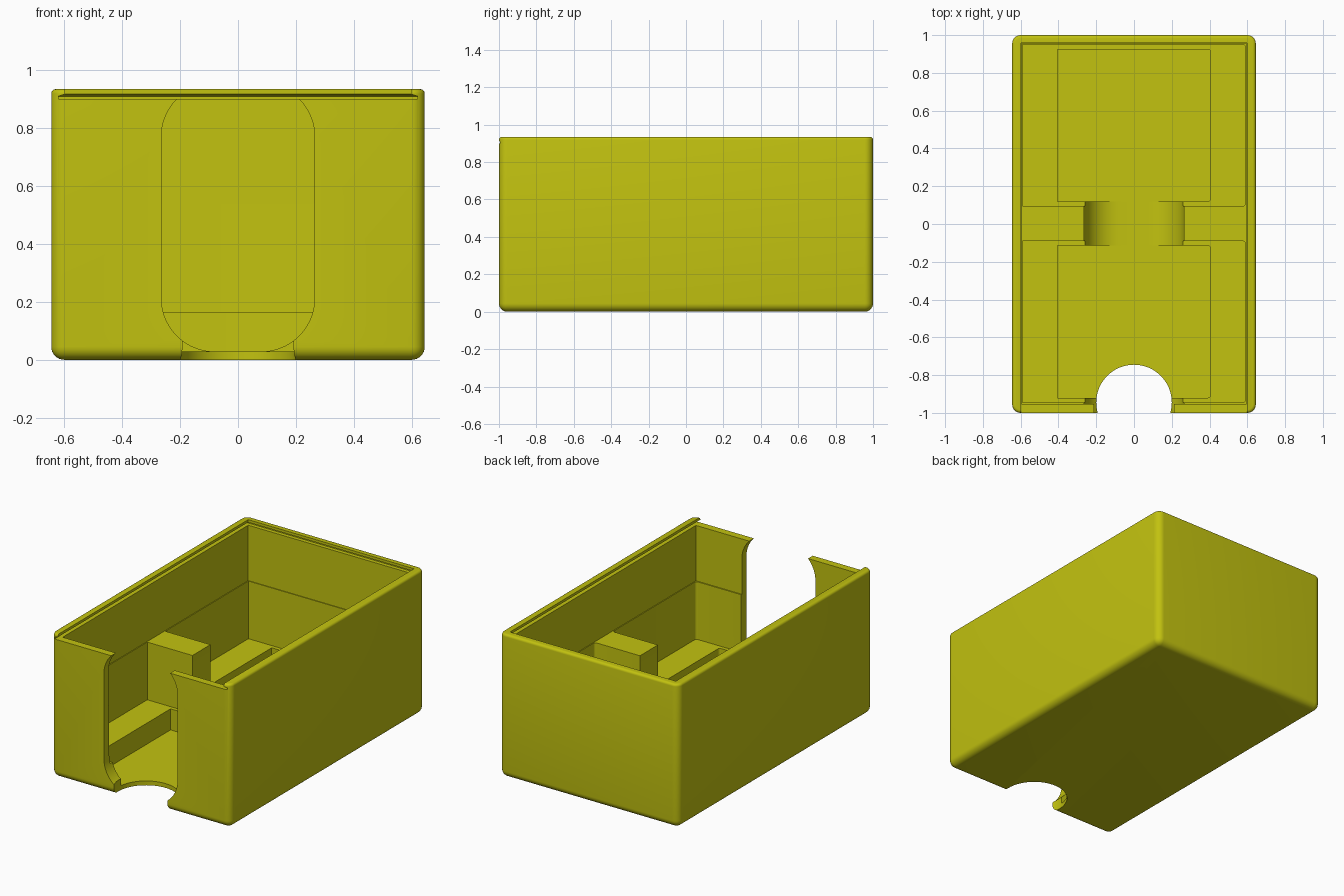
import bpy, bmesh, math

if "Cube" in bpy.data.objects:
    bpy.data.objects.remove(bpy.data.objects["Cube"])

mat = bpy.data.materials.new("olive yellow")
mat.diffuse_color = (0.54, 0.54, 0.005, 1)
mat.use_nodes = True
mat.node_tree.nodes["Principled BSDF"].inputs["Base Color"].default_value = mat.diffuse_color


def make_object(name, bm):
    bmesh.ops.recalc_face_normals(bm, faces=bm.faces)
    me = bpy.data.meshes.new(name)
    bm.to_mesh(me)
    bm.free()
    me.materials.append(mat)
    ob = bpy.data.objects.new(name, me)
    bpy.context.collection.objects.link(ob)
    return ob


def prism(name, pts, offset):
    """Extrude a closed outline of 3D points along an offset."""
    bm = bmesh.new()
    f = bm.faces.new([bm.verts.new(p) for p in pts])
    ext = bmesh.ops.extrude_face_region(bm, geom=[f])
    verts = [v for v in ext["geom"] if isinstance(v, bmesh.types.BMVert)]
    bmesh.ops.translate(bm, vec=offset, verts=verts)
    return make_object(name, bm)


def arc(cx, cy, r, a0, a1, n):
    return [(cx + r * math.cos(math.radians(a0 + (a1 - a0) * i / n)),
             cy + r * math.sin(math.radians(a0 + (a1 - a0) * i / n))) for i in range(n + 1)]


def pocket(name, hx, y0, y1, z0, z1, r=0.015):
    """Rectangular pocket with its right-hand corners rounded."""
    if r:
        pts = ([(-hx, y0)] + arc(hx - r, y0 + r, r, -90, 0, 5)
               + arc(hx - r, y1 - r, r, 0, 90, 5) + [(-hx, y1)])
    else:
        pts = [(-hx, y0), (hx, y0), (hx, y1), (-hx, y1)]
    return prism(name, [(x, y, z0) for x, y in pts], (0, 0, z1 - z0))


# Outer block with rounded sides and bottom, tighter rounding on the rim
X, Y, H = 0.645, 1.0, 0.935
bm = bmesh.new()
bmesh.ops.create_cube(bm, size=1)
for v in bm.verts:
    v.co = (v.co.x * 2 * X, v.co.y * 2 * Y, (v.co.z + 0.5) * H)
lower = [e for e in bm.edges if min(v.co.z for v in e.verts) < 0.01]
bmesh.ops.bevel(bm, geom=lower, offset=0.045, segments=8, profile=0.5, affect='EDGES')
rim = [e for e in bm.edges if all(v.co.z > H - 1e-4 for v in e.verts)]
bmesh.ops.bevel(bm, geom=rim, offset=0.016, segments=4, profile=0.5, affect='EDGES')
box = make_object("box_body", bm)

# Main opening, two compartments and their deeper pockets
cutters = [
    pocket("upper_opening", 0.595, -0.952, 0.955, 0.54, 1.1, 0),
    pocket("back_compartment", 0.59, 0.095, 0.95, 0.165, 0.7),
    pocket("front_compartment", 0.59, -0.945, -0.09, 0.165, 0.7),
    pocket("back_pocket", 0.405, 0.12, 0.925, 0.028, 0.4),
    pocket("front_pocket", 0.405, -0.92, -0.115, 0.028, 0.4),
]

# Finger slot through the front wall and the divider
r = 0.185
cx, z0, z1 = 0.265 - r, 0.0285 + r, 0.955 - r
slot = (arc(cx, z0, r, -90, 0, 14) + arc(cx, z1, r, 0, 90, 14)
        + arc(-cx, z1, r, 90, 180, 14) + arc(-cx, z0, r, 180, 270, 14))
cutters.append(prism("finger_slot", [(x, -1.1, z) for x, z in slot], (0, 1.4, 0)))

# Half-round notch in the floor at the front
notch = arc(0, -0.945, 0.2, 0, 360, 64)[:-1]
cutters.append(prism("floor_notch", [(x, y, -0.1) for x, y in notch], (0, 0, 0.6)))

# Sliding-lid channel, open at the front and undercut on three sides
bm = bmesh.new()
rings = []
for hx, yb, z in [(0.62, 0.98, 0.90), (0.62, 0.98, 0.91),
                  (0.597, 0.957, 0.918), (0.597, 0.957, 1.0)]:
    rings.append([bm.verts.new(p) for p in
                  [(-hx, -1.1, z), (hx, -1.1, z), (hx, yb, z), (-hx, yb, z)]])
for a, b in zip(rings, rings[1:]):
    for i in range(4):
        j = (i + 1) % 4
        bm.faces.new((a[i], a[j], b[j], b[i]))
bm.faces.new(rings[0][::-1])
bm.faces.new(rings[-1])
cutters.append(make_object("lid_channel", bm))

# Carve the block
bpy.context.view_layer.objects.active = box
for c in cutters:
    mod = box.modifiers.new(c.name, 'BOOLEAN')
    mod.operation, mod.solver, mod.object = 'DIFFERENCE', 'EXACT', c
    bpy.ops.object.modifier_apply(modifier=mod.name)
    bpy.data.objects.remove(c)

bpy.ops.object.select_all(action='DESELECT')
box.select_set(True)
bpy.ops.object.shade_smooth_by_angle(angle=math.radians(30))
